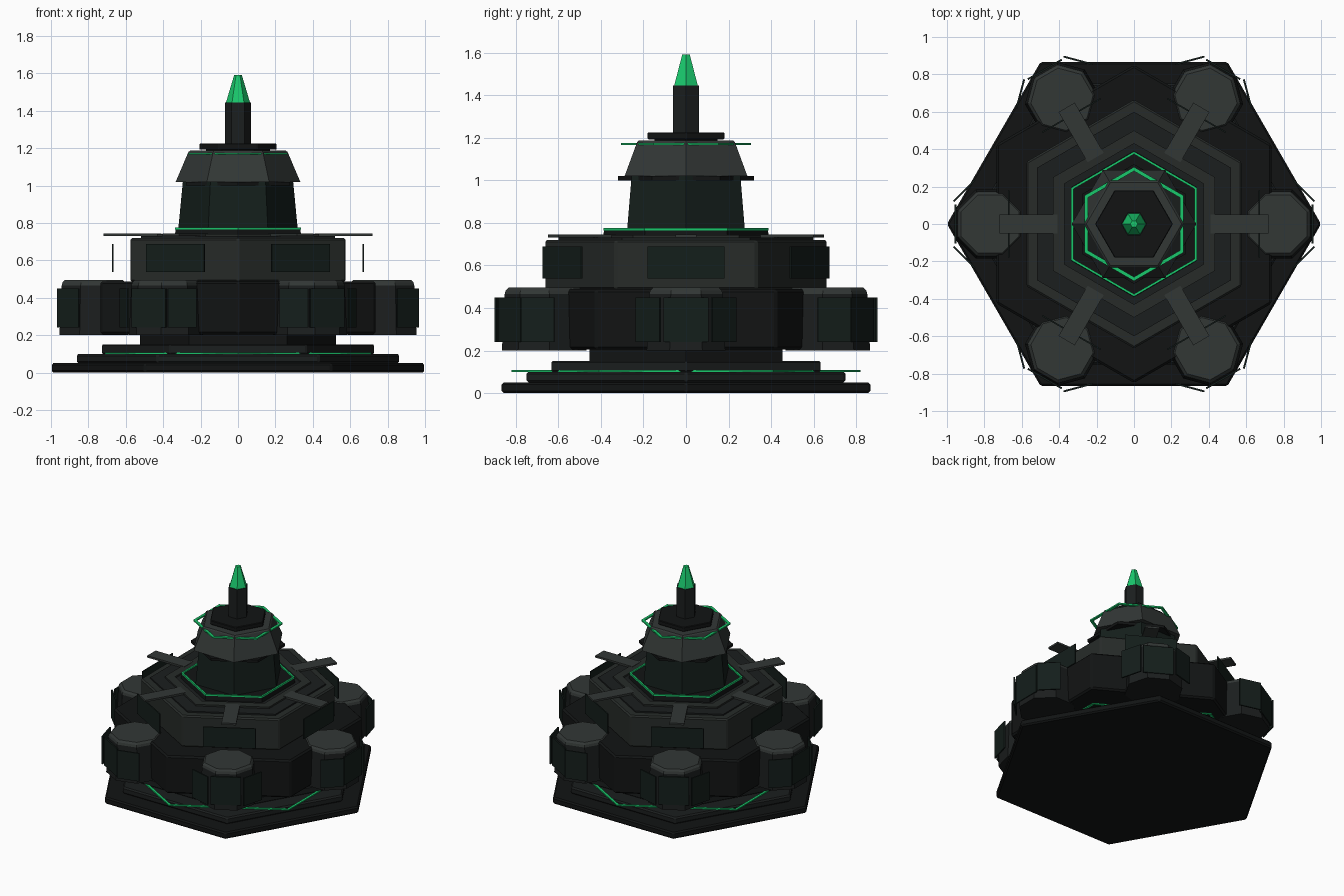
import bpy, bmesh, math
from mathutils import Matrix, Vector

if "Cube" in bpy.data.objects:
    bpy.data.objects.remove(bpy.data.objects["Cube"])

def mat(name, r, g, b):
    m = bpy.data.materials.new(name)
    m.diffuse_color = (r, g, b, 1)
    m.use_nodes = True
    m.node_tree.nodes["Principled BSDF"].inputs["Base Color"].default_value = m.diffuse_color
    return m

BLACK = mat("black_metal", .006, .007, .007)
DARK = mat("dark_metal", .011, .013, .013)
GREY = mat("grey_metal", .032, .038, .036)
MID = mat("mid_metal", .020, .024, .022)
PANEL = mat("panel_green", .007, .013, .011)
GREEN = mat("glow_green", .01, .58, .15)

def finish(name, bm, m, bevel=0):
    bmesh.ops.recalc_face_normals(bm, faces=bm.faces)
    me = bpy.data.meshes.new(name)
    bm.to_mesh(me)
    bm.free()
    me.materials.append(m)
    o = bpy.data.objects.new(name, me)
    bpy.context.collection.objects.link(o)
    if bevel:
        b = o.modifiers.new("bevel", 'BEVEL')
        b.width, b.segments = bevel, 1
    return o

def turned(name, profile, m, rot=0, sides=6, closed=False, bevel=0, place=None):
    """Faceted lathe of (corner radius, z); closed gives a ring, otherwise capped."""
    bm = bmesh.new()
    loops = []
    for r, z in profile:
        loop = []
        for i in range(sides):
            a = math.radians(rot) + 2 * math.pi * i / sides
            loop.append(bm.verts.new((r * math.cos(a), r * math.sin(a), z)))
        loops.append(loop)
    n = len(loops)
    for k in range(n if closed else n - 1):
        a, b = loops[k], loops[(k + 1) % n]
        for i in range(sides):
            j = (i + 1) % sides
            bm.faces.new((a[i], a[j], b[j], b[i]))
    if not closed:
        bm.faces.new(loops[0])
        bm.faces.new(loops[-1])
    if place:
        bm.transform(place)
    return finish(name, bm, m, bevel)

def ring(name, r, w, z0, z1, m, rot=30):
    return turned(name, [(r - w, z0), (r, z0), (r, z1), (r - w, z1)], m, rot, closed=True)

def box(name, size, place, m):
    bm = bmesh.new()
    bmesh.ops.create_cube(bm, size=1)
    bm.transform(place @ Matrix.Diagonal((*size, 1)))
    return finish(name, bm, m)

# stepped base plates
turned("base_plate", [(1, 0), (1, .05)], BLACK, bevel=.01)
turned("base_step_lower", [(.866, .05), (.866, .10)], DARK, bevel=.01)
turned("base_step_upper", [(.73, .10), (.73, .15)], DARK, bevel=.006)
turned("base_core", [(.525, .15), (.525, .21)], BLACK)
ring("base_glow_ring", .82, .02, .10, .108, GREEN)

# main tier and upper tier
turned("main_tier", [(.85, .205), (.85, .488)], BLACK, 30, bevel=.012)
turned("upper_tier", [(.665, .485), (.665, .72)], MID, 30, bevel=.01)
turned("deck_plate", [(.60, .72), (.60, .73)], DARK, 30)
ring("deck_ring", .50, .07, .73, .742, MID)
turned("tower_collar", [(.39, .73), (.385, .765)], BLACK, 30)
ring("collar_glow_ring", .388, .014, .764, .775, GREEN)

# tower, cap and mast
turned("tower_body", [(.32, .76), (.295, 1.02)], PANEL)
turned("tower_ledge", [(.32, 1.0), (.32, 1.02)], BLACK, 30)
turned("tower_cap", [(.333, 1.02), (.265, 1.18), (.255, 1.187)], GREY)
ring("cap_glow_ring", .305, .022, 1.165, 1.175, GREEN)
turned("crown_neck", [(.17, 1.18), (.17, 1.195)], BLACK)
turned("crown_plate", [(.208, 1.192), (.208, 1.225)], BLACK, bevel=.004)
turned("mast", [(.07, 1.22), (.07, 1.445)], DARK)
turned("mast_tip", [(.064, 1.445), (.02, 1.592)], GREEN)

# parts repeated on the six sides
for k in range(6):
    R = Matrix.Rotation(math.radians(60 * k), 4, 'Z')
    at = lambda x, y, z: R @ Matrix.Translation(Vector((x, y, z)))
    # eight-sided pod with a chamfered grey top
    turned(f"pod_{k}", [(.2, .2), (.187, .465)], DARK, 22.5, 8, place=at(.77, 0, 0))
    turned(f"pod_top_{k}", [(.187, .465), (.182, .482), (.168, .495)], GREY,
           22.5, 8, place=at(.77, 0, 0))
    box(f"pod_front_panel_{k}", (.01, .21, .21), at(.954, 0, .345), PANEL)
    for s in (-1, 1):
        box(f"pod_side_panel_{k}_{s}", (.01, .16, .21),
            at(.907, s * .178, .345) @ Matrix.Rotation(s * math.pi / 4, 4, 'Z'), PANEL)
    # wall panel standing off the upper tier
    box(f"tier_panel_{k}", (.008, .36, .15), at(.67, 0, .613), PANEL)
    # flat roof spoke
    box(f"roof_spoke_{k}", (.31, .1, .014), at(.565, 0, .737), GREY)
